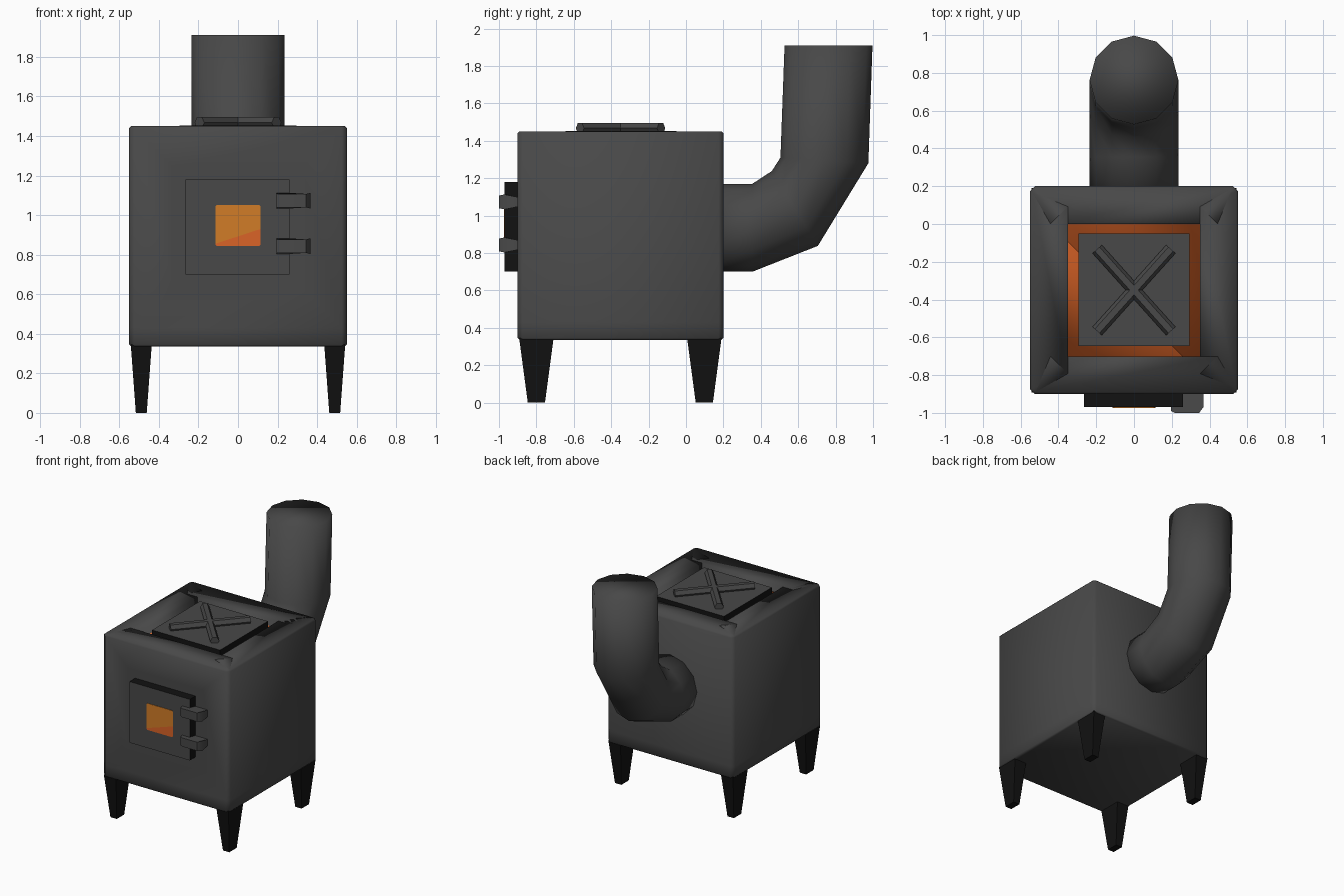
import bpy, bmesh, math
from mathutils import Vector, Matrix

old = bpy.data.objects.get("Cube")
if old:
    bpy.data.objects.remove(old, do_unlink=True)


def material(name, rgb):
    m = bpy.data.materials.new(name)
    m.use_nodes = True
    m.diffuse_color = (*rgb, 1)
    bsdf = m.node_tree.nodes["Principled BSDF"]
    bsdf.inputs["Base Color"].default_value = (*rgb, 1)
    bsdf.inputs["Roughness"].default_value = 0.8
    return m


IRON = material("iron grey", (0.065, 0.065, 0.065))
BLACK = material("soot black", (0.006, 0.006, 0.006))
GLOW = material("glow orange", (0.7, 0.125, 0.02))
AMBER = material("amber glass", (0.64, 0.2, 0.02))


def finish(name, bm, mats, smooth=None):
    bmesh.ops.recalc_face_normals(bm, faces=bm.faces)
    mesh = bpy.data.meshes.new(name)
    bm.to_mesh(mesh)
    bm.free()
    for m in mats:
        mesh.materials.append(m)
    obj = bpy.data.objects.new(name, mesh)
    bpy.context.collection.objects.link(obj)
    if smooth == "all":
        mesh.shade_smooth()
    elif smooth is not None:
        bpy.context.view_layer.objects.active = obj
        obj.select_set(True)
        bpy.ops.object.shade_smooth_by_angle(angle=math.radians(smooth))
        obj.select_set(False)
    return obj


def box(lo, hi):
    bm = bmesh.new()
    bmesh.ops.create_cube(bm, size=1)
    lo, hi = Vector(lo), Vector(hi)
    for v in bm.verts:
        v.co = Vector([(a + b) / 2 + c * (b - a) for a, b, c in zip(lo, hi, v.co)])
    return bm


def prism(points, axis):
    """Closed polygon extruded along an axis vector."""
    bm = bmesh.new()
    face = bm.faces.new([bm.verts.new(p) for p in points])
    out = bmesh.ops.extrude_face_region(bm, geom=[face])["geom"]
    bmesh.ops.translate(bm, vec=axis, verts=[g for g in out if isinstance(g, bmesh.types.BMVert)])
    return bm


# Firebox: chamfered box with a sunken cooking hole on top
bm = box((-0.55, -0.9, 0.335), (0.55, 0.2, 1.45))
upright = [e for e in bm.edges if abs(e.verts[0].co.z - e.verts[1].co.z) > 0.5]
bmesh.ops.bevel(bm, geom=upright, offset=0.025, segments=1, affect='EDGES')
rims = [e for e in bm.edges if abs(e.verts[0].co.z - e.verts[1].co.z) < 0.01]
bmesh.ops.bevel(bm, geom=rims, offset=0.01, segments=1, affect='EDGES')
bmesh.ops.bisect_plane(bm, geom=bm.verts[:] + bm.edges[:] + bm.faces[:],
                       plane_co=(0, 0, 0.43), plane_no=(0, 0, 1))
bm.normal_update()
front = max((f for f in bm.faces if f.normal.y < -0.99), key=lambda f: f.calc_area())
bmesh.ops.inset_region(bm, faces=[front], thickness=0.28)
top = max((f for f in bm.faces if f.normal.z > 0.99), key=lambda f: f.calc_area())
bmesh.ops.inset_region(bm, faces=[top], thickness=0.205)
bmesh.ops.inset_region(bm, faces=[top], thickness=0.001, depth=-0.06)
top.material_index = 1
finish("firebox", bm, [IRON, GLOW], "all")

# Lid: grey top, black edges
bm = box((-0.295, -0.645, 1.395), (0.295, -0.05, 1.452))
for f in bm.faces:
    f.material_index = 0 if f.normal.z > 0.5 else 1
finish("lid", bm, [IRON, BLACK])

# Crossed bars on the lid
for side, label in ((1, "a"), (-1, "b")):
    a = Vector((-0.195 * side, -0.567, 1.467))
    b = Vector((0.195 * side, -0.133, 1.467))
    bm = bmesh.new()
    bmesh.ops.create_cone(bm, cap_ends=True, segments=6, radius1=0.033, radius2=0.033,
                          depth=(b - a).length)
    turn = Matrix.Rotation(math.atan2(b.y - a.y, b.x - a.x), 4, 'Z') @ Matrix.Rotation(math.pi / 2, 4, 'Y')
    bmesh.ops.transform(bm, verts=bm.verts,
                        matrix=Matrix.Translation((a + b) / 2) @ turn)
    finish("lid_bar_" + label, bm, [IRON], 35)

# Door: grey front, black edges
bm = box((-0.265, -0.97, 0.7), (0.26, -0.89, 1.18))
for f in bm.faces:
    f.material_index = 0 if f.normal.y < -0.5 else 1
finish("door", bm, [IRON, BLACK])

# Door window: clipped-corner pane, with embers below a slanted line
W, LOW, HIGH, C = 0.115, 0.843, 1.052, 0.008
corners = [(-W + C, LOW), (W - C, LOW), (W, LOW + C), (W, HIGH - C),
           (W - C, HIGH), (-W + C, HIGH), (-W, HIGH - C), (-W, LOW + C)]
bm = prism([(x, -0.969, z) for x, z in corners], (0, -0.004, 0))
slope = Vector((0.23, 0, 0.075))
start = Vector((-W, 0, 0.855))
normal = slope.cross(Vector((0, -1, 0)))
normal *= 1 if normal.z > 0 else -1
bmesh.ops.bisect_plane(bm, geom=bm.verts[:] + bm.edges[:] + bm.faces[:],
                       plane_co=start, plane_no=normal)
for f in bm.faces:
    f.material_index = 0 if (f.calc_center_median() - start).dot(normal) > 0 else 1
finish("door_window", bm, [AMBER, GLOW])

# Hinges: straps that wrap from the door front back to the firebox
for z, label in ((1.073, "upper"), (0.843, "lower")):
    plan = [(0.195, -0.965), (0.195, -0.99), (0.215, -1.0), (0.345, -1.0),
            (0.367, -0.97), (0.367, -0.895), (0.255, -0.895), (0.255, -0.965)]
    bm = prism([(x, y, z - 0.04) for x, y in plan], (0, 0, 0.08))
    for v in bm.verts:
        if v.co.y > -0.9:
            v.co.z = z + (v.co.z - z) * 0.62
        elif v.co.y < -0.98:
            v.co.z = z + (v.co.z - z) * 0.85
    finish("hinge_" + label, bm, [IRON], 40)

# Tapered legs under each corner
for sx, lr in ((1, "left"), (-1, "right")):
    for y, fb in ((-0.8, "front"), (0.098, "back")):
        bm = box((-0.053, -0.092, 0), (0.053, 0.092, 0.345))
        for v in bm.verts:
            if v.co.z < 0.1:
                v.co.x *= 0.52
                v.co.y *= 0.5
            v.co += Vector((sx * 0.489, y, 0))
        finish("leg_%s_%s" % (fb, lr), bm, [BLACK])

# Flue pipe: twelve-sided rings along a bend (centre y, z and ring half axis y, z)
R, N = 0.235, 12
rings = [(0.15, 0.935, 0, -R), (0.355, 0.935, 0, -R), (0.582, 1.038, 0.123, -0.2),
         (0.74, 1.295, R, -0.015), (0.762, 1.91, R, 0)]
bm = bmesh.new()
loops = []
for cy, cz, hy, hz in rings:
    loop = []
    for i in range(N):
        t = math.tau * i / N
        c = math.cos(t)
        loop.append(bm.verts.new((R * math.sin(t), cy + hy * c, cz + hz * c)))
    loops.append(loop)
for a, b in zip(loops, loops[1:]):
    for i in range(N):
        j = (i + 1) % N
        bm.faces.new((a[i], a[j], b[j], b[i]))
bm.faces.new(loops[0])
bm.faces.new(loops[-1])
finish("flue_pipe", bm, [IRON], "all")
